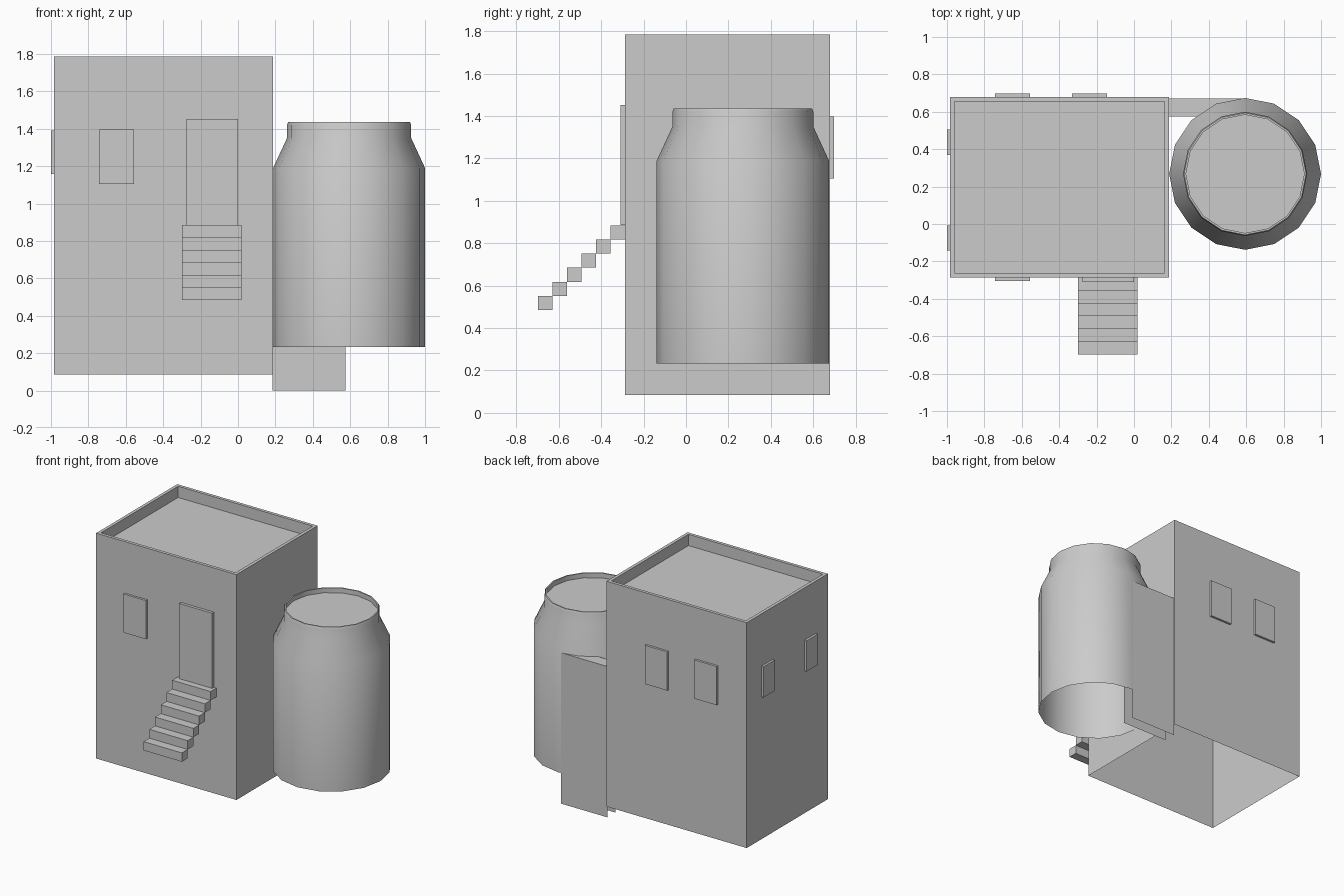
import bpy, bmesh
from math import cos, sin, pi, radians

if "Cube" in bpy.data.objects:
    bpy.data.objects.remove(bpy.data.objects["Cube"])


def finish(name, bm):
    mesh = bpy.data.meshes.new(name)
    bm.to_mesh(mesh)
    bm.free()
    obj = bpy.data.objects.new(name, mesh)
    bpy.context.collection.objects.link(obj)
    return obj


def box(name, x, y, z, open_sides=()):
    """Box from ranges; open_sides lists (axis, sign) of faces to leave out."""
    bm = bmesh.new()
    bmesh.ops.create_cube(bm, size=1)
    gone = [f for f in bm.faces
            if any(f.normal[a] * s > 0.9 for a, s in open_sides)]
    bmesh.ops.delete(bm, geom=gone, context='FACES')
    for v in bm.verts:
        for a, (lo, hi) in enumerate((x, y, z)):
            v.co[a] = lo if v.co[a] < 0 else hi
    return finish(name, bm)


X0, X1, Y0, Y1, Z0, Z1 = -0.983, 0.188, -0.287, 0.68, 0.085, 1.785

# Main building: open underneath, roof sunk behind a parapet
bm = bmesh.new()
bmesh.ops.create_cube(bm, size=1)
for v in bm.verts:
    for a, (lo, hi) in enumerate(((X0, X1), (Y0, Y1), (Z0, Z1))):
        v.co[a] = lo if v.co[a] < 0 else hi
bm.normal_update()
bottom = [f for f in bm.faces if f.normal.z < -0.9]
bmesh.ops.delete(bm, geom=bottom, context='FACES_ONLY')
roof = next(f for f in bm.faces if f.normal.z > 0.9)
bmesh.ops.inset_region(bm, faces=[roof], thickness=0.034)
inner = bmesh.ops.extrude_discrete_faces(bm, faces=[roof])['faces'][0]
bmesh.ops.translate(bm, verts=inner.verts, vec=(0, 0, -0.085))
finish("building", bm)

# Door and windows: thin panels standing out of the walls
box("door", (-0.275, 0.0), (-0.309, Y0), (0.885, 1.452), [(1, 1)])
box("front_window", (-0.743, -0.556), (-0.304, Y0), (1.105, 1.397), [(1, 1)])
for i, x in enumerate((-0.743, -0.331)):
    box(f"back_window_{i}", (x, x + 0.187), (Y1, 0.697), (1.105, 1.397), [(1, -1)])
for i, y in enumerate((-0.143, 0.37)):
    box(f"side_window_{i}", (-1.0, X0), (y, y + 0.135), (1.158, 1.39), [(0, 1)])

# Stairs: separate blocks meeting corner to corner
for i in range(6):
    y, z = -0.697 + i * 0.0683, 0.485 + i * 0.0665
    box(f"step_{i}", (-0.30, 0.02), (y, y + 0.0683), (z, z + 0.0665))

# Connecting wall: open at the ends and underneath
box("connecting_wall", (0.185, 0.575), (0.575, 0.67), (0, 1.138),
    [(0, 1), (0, -1), (2, -1)])

# Tank: 16-sided lathe, open underneath, with a raised rim
profile = [(0.406, 0.232), (0.406, 1.19), (0.332, 1.35), (0.332, 1.42),
           (0.326, 1.436), (0.316, 1.436), (0.316, 1.40)]
N = 16
bm = bmesh.new()
rings = [[bm.verts.new((0.594 + r * cos(2 * pi * k / N),
                        0.268 + r * sin(2 * pi * k / N), z)) for k in range(N)]
         for r, z in profile]
for lo, hi in zip(rings, rings[1:]):
    for k in range(N):
        n = (k + 1) % N
        bm.faces.new((lo[k], lo[n], hi[n], hi[k]))
bm.faces.new(rings[-1])
tank = finish("tank", bm)
bpy.ops.object.select_all(action='DESELECT')
tank.select_set(True)
bpy.context.view_layer.objects.active = tank
bpy.ops.object.shade_smooth_by_angle(angle=radians(35))
